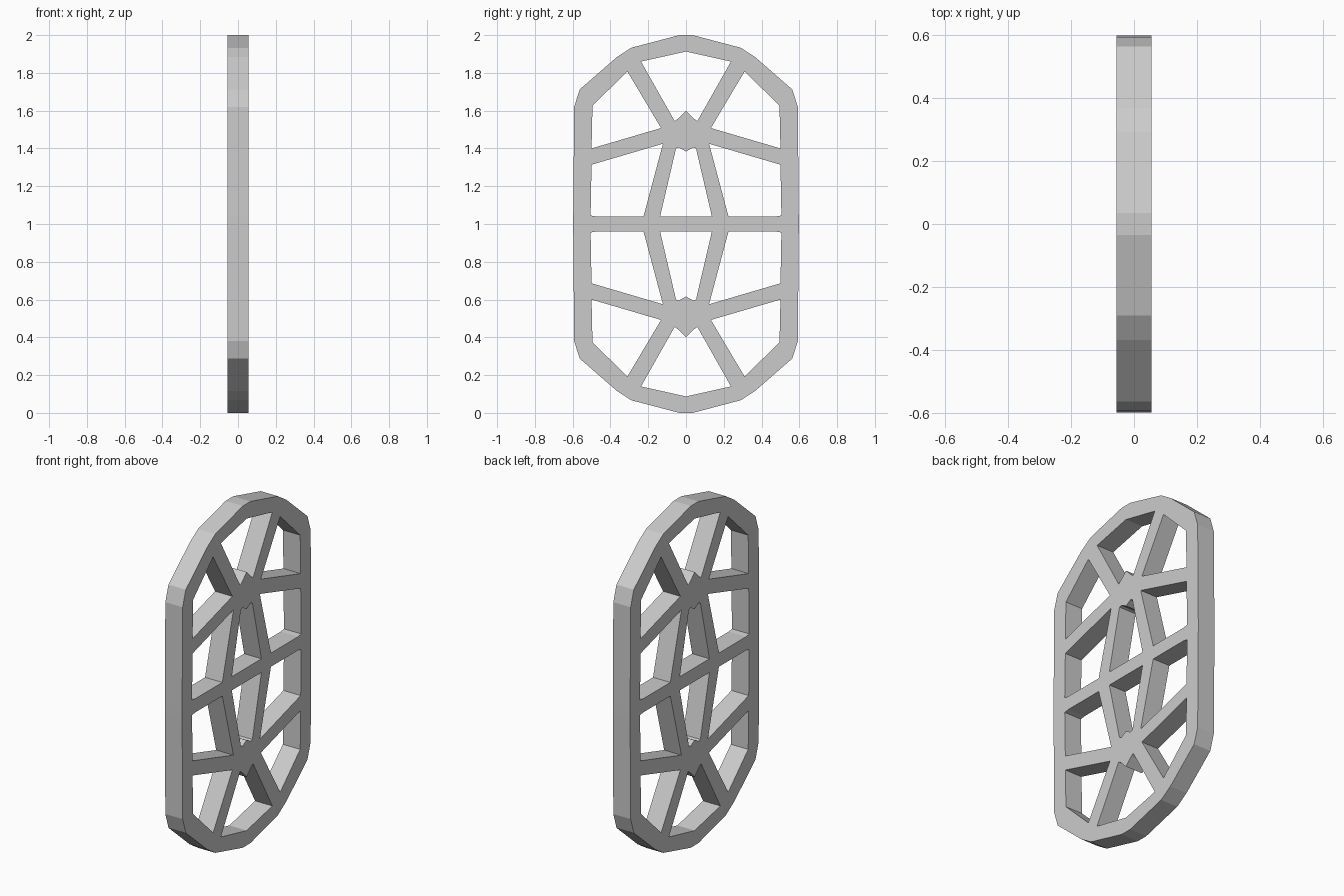
import bpy
from math import radians

if "Cube" in bpy.data.objects:
    bpy.data.objects.remove(bpy.data.objects["Cube"])

HALF_THICK = 0.056


def flip_y(pts):
    return [(-y, z) for y, z in reversed(pts)]


def flip_z(pts):
    return [(y, 2 - z) for y, z in reversed(pts)]


# Profiles in (y, z): rim quarter, side openings and right halves of central openings
rim = [(0.035, 2.0), (0.29, 1.933), (0.367, 1.883), (0.563, 1.712), (0.592, 1.62), (0.597, 1.04)]
side_holes = [
    [(0.31, 1.807), (0.495, 1.627), (0.50, 1.40), (0.132, 1.508)],
    [(0.122, 1.425), (0.50, 1.314), (0.505, 1.045), (0.475, 1.04), (0.225, 1.04)],
]
top_hole = [(0, 1.913), (0.238, 1.86), (0.06, 1.545), (0.042, 1.558), (0, 1.60)]
diamond_hole = [(0, 1.384), (0.038, 1.405), (0.053, 1.40), (0.137, 1.04)]

right = rim + flip_z(rim)
loops = [right + flip_y(right)]
upper = []
for hole in side_holes:
    upper += [hole, flip_y(hole)]
for half in (top_hole, diamond_hole):
    upper.append(half + [p for p in flip_y(half) if p[0] != 0])
for hole in upper:
    loops += [hole, flip_z(hole)]

# Lattice panel: filled outline with openings, given thickness along x
curve = bpy.data.curves.new("lattice_panel", 'CURVE')
curve.dimensions = '2D'
curve.fill_mode = 'BOTH'
curve.extrude = HALF_THICK
for loop in loops:
    spline = curve.splines.new('POLY')
    spline.points.add(len(loop) - 1)
    for point, (y, z) in zip(spline.points, loop):
        point.co = (y, z, 0, 1)
    spline.use_cyclic_u = True

panel = bpy.data.objects.new("lattice_panel", curve)
bpy.context.collection.objects.link(panel)
panel.rotation_euler = (radians(90), 0, radians(90))

# Convert to a flat-shaded mesh
bpy.context.view_layer.objects.active = panel
panel.select_set(True)
bpy.ops.object.convert(target='MESH')
bpy.ops.object.shade_flat()
